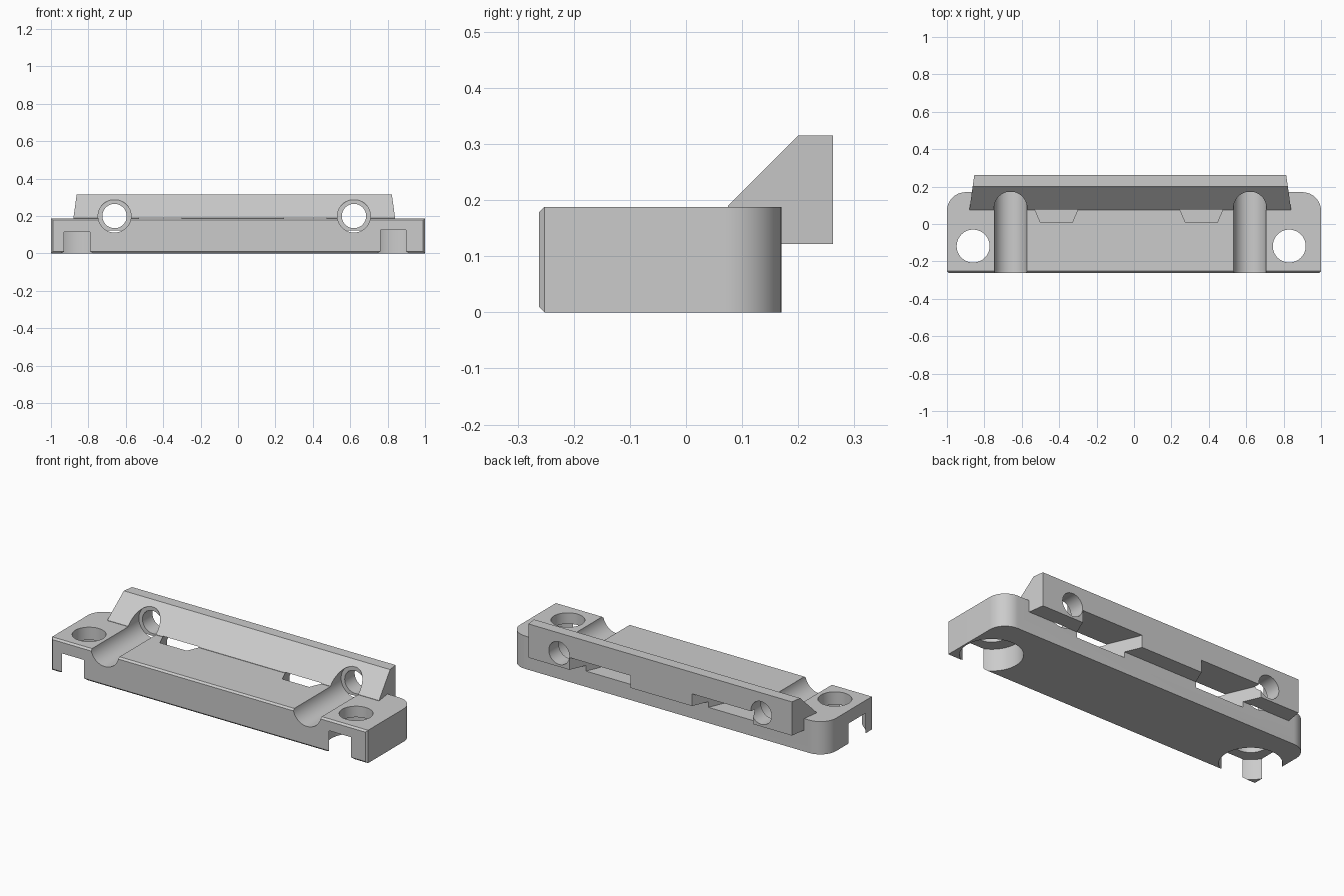
import bpy, bmesh, math

cube = bpy.data.objects.get("Cube")
if cube:
    bpy.data.objects.remove(cube, do_unlink=True)

grey = bpy.data.materials.new("plain grey")
grey.use_nodes = True
grey.diffuse_color = (0.6, 0.6, 0.6, 1)
grey.node_tree.nodes["Principled BSDF"].inputs["Base Color"].default_value = (0.6, 0.6, 0.6, 1)


def finish(name, bm):
    bmesh.ops.recalc_face_normals(bm, faces=bm.faces)
    mesh = bpy.data.meshes.new(name)
    bm.to_mesh(mesh)
    bm.free()
    mesh.materials.append(grey)
    ob = bpy.data.objects.new(name, mesh)
    bpy.context.collection.objects.link(ob)
    return ob


def prism(name, points, z0, z1, front_chamfer=0):
    """Extrude a plan outline of (x, y) points from z0 to z1."""
    bm = bmesh.new()
    face = bm.faces.new([bm.verts.new((x, y, z0)) for x, y in points])
    top = bmesh.ops.extrude_face_region(bm, geom=[face])["geom"]
    for v in top:
        if isinstance(v, bmesh.types.BMVert):
            v.co.z = z1
    if front_chamfer:
        y0 = min(y for x, y in points)
        edges = [e for e in bm.edges if all(abs(v.co.y - y0) < 1e-5 for v in e.verts)]
        bmesh.ops.bevel(bm, geom=edges, offset=front_chamfer, segments=1, affect='EDGES')
    return finish(name, bm)


def circle(x, y, r, n=64):
    return [(x + r * math.cos(2 * math.pi * i / n), y + r * math.sin(2 * math.pi * i / n))
            for i in range(n)]


def rod(name, x, z, r, y0, y1):
    """Round cutter lying along y."""
    ob = prism(name, circle(x, -z, r), y0, y1)
    for v in ob.data.vertices:
        px, py, pz = v.co
        v.co = (px, pz, -py)
    ob.data.flip_normals()
    bm = bmesh.new()
    bm.from_mesh(ob.data)
    bmesh.ops.recalc_face_normals(bm, faces=bm.faces)
    bm.to_mesh(ob.data)
    bm.free()
    return ob


def combine(target, other, operation='DIFFERENCE'):
    mod = target.modifiers.new(other.name, 'BOOLEAN')
    mod.operation, mod.solver, mod.object = operation, 'EXACT', other
    bpy.context.view_layer.objects.active = target
    bpy.ops.object.modifier_apply(modifier=mod.name)
    bpy.data.objects.remove(other, do_unlink=True)


# Base block with rounded back corners
R = 0.1
arc = [(0.9 + R * math.cos(a), 0.07 + R * math.sin(a))
       for a in [math.radians(i * 90 / 16) for i in range(17)]]
outline = [(-1, -0.262), (1, -0.262)] + arc + [(-x, y) for x, y in reversed(arc)]
body = prism("mounting_bracket", outline, 0, 0.188, front_chamfer=0.01)

# Sloped rear bar, its ends narrowing to the back
bm = bmesh.new()
profile = [(0.075, 0.122), (0.075, 0.19), (0.2, 0.315), (0.262, 0.315), (0.262, 0.122)]
rings = []
for side in (-1, 1):
    rings.append([bm.verts.new((-0.02 + side * (0.86 - 0.14 * (y - 0.075)), y, z))
                  for y, z in profile])
    bm.faces.new(rings[-1])
for i in range(len(profile)):
    j = (i + 1) % len(profile)
    bm.faces.new((rings[0][i], rings[0][j], rings[1][j], rings[1][i]))
combine(body, finish("rear_bar", bm), 'UNION')

# Screw grooves with through holes
for x in (-0.66, 0.62):
    combine(body, rod("groove_cutter", x, 0.2, 0.088, -0.4, 0.172))
    combine(body, rod("screw_cutter", x, 0.2, 0.065, 0.1, 0.4))

# Vertical holes, round pockets below and slots to the front
for x, depth in ((-0.86, 0.115), (0.83, 0.125)):
    combine(body, prism("hole_cutter", circle(x, -0.118, 0.088), -0.1, 0.3))
    combine(body, prism("pocket_cutter", circle(x, -0.118, 0.16), -0.1, depth))
    slot = [(x - 0.055, -0.4), (x + 0.055, -0.4), (x + 0.055, -0.12), (x - 0.055, -0.12)]
    combine(body, prism("slot_cutter", slot, -0.1, depth))

# Tapered latch openings passing under the bar
for x in (-0.415, 0.36):
    latch = [(x - 0.085, 0.008), (x + 0.085, 0.008), (x + 0.21, 0.3), (x - 0.21, 0.3)]
    combine(body, prism("latch_cutter", latch, 0.09, 0.192))

bpy.ops.object.select_all(action='DESELECT')
body.select_set(True)
bpy.context.view_layer.objects.active = body
bpy.ops.object.shade_smooth_by_angle(angle=math.radians(25))
